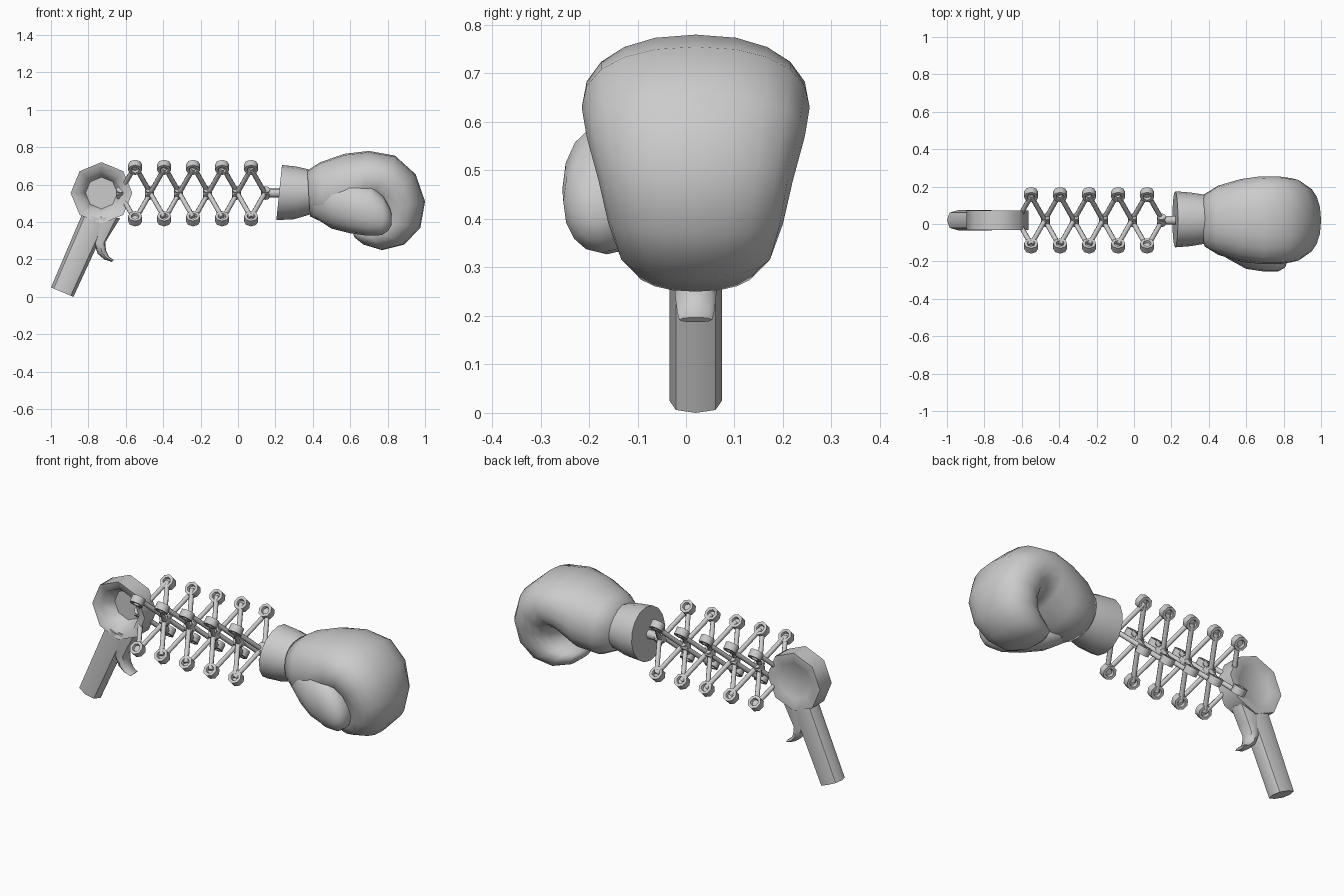
import bpy, bmesh, math
from mathutils import Vector

if "Cube" in bpy.data.objects:
    bpy.data.objects.remove(bpy.data.objects["Cube"])

CY, CZ = 0.02, 0.555          # axis of the extending arm


def finish(name, bm, angle=50):
    bmesh.ops.recalc_face_normals(bm, faces=bm.faces)
    me = bpy.data.meshes.new(name)
    bm.to_mesh(me)
    bm.free()
    ob = bpy.data.objects.new(name, me)
    bpy.context.collection.objects.link(ob)
    bpy.ops.object.select_all(action='DESELECT')
    ob.select_set(True)
    bpy.context.view_layer.objects.active = ob
    bpy.ops.object.shade_smooth_by_angle(angle=math.radians(angle))
    return ob


def bridge(bm, rings):
    n = len(rings[0])
    for a, b in zip(rings, rings[1:]):
        for i in range(n):
            j = (i + 1) % n
            bm.faces.new((a[i], a[j], b[j], b[i]))
    bm.faces.new(rings[0])
    bm.faces.new(rings[-1])


def loft(name, sections, sides=16, power=1.0, angle=50):
    """Each section: outer x,z / inner x,z / half width in y / centre y."""
    bm = bmesh.new()
    rings = []
    for ox, oz, ix, iz, hw, cy in sections:
        c = Vector(((ox + ix) / 2, cy, (oz + iz) / 2))
        h = Vector(((ox - ix) / 2, 0, (oz - iz) / 2))
        ring = []
        for k in range(sides):
            t = 2 * math.pi * k / sides
            u = math.copysign(abs(math.cos(t)) ** power, math.cos(t))
            v = math.copysign(abs(math.sin(t)) ** power, math.sin(t))
            ring.append(bm.verts.new(c + h * u + Vector((0, hw * v, 0))))
        rings.append(ring)
    bridge(bm, rings)
    return finish(name, bm, angle)


def lathe(bm, profile, origin, axis, sides=8, ref=(0, 0, 1)):
    """Turn (radius, height) pairs around an axis."""
    w = Vector(axis).normalized()
    u = Vector(ref)
    u = (u - w * u.dot(w)).normalized()
    v = w.cross(u)
    rings = []
    for r, h in profile:
        rings.append([bm.verts.new(Vector(origin) + w * h + r * (
            u * math.cos(2 * math.pi * k / sides) + v * math.sin(2 * math.pi * k / sides)))
            for k in range(sides)])
    bridge(bm, rings)


def rod(bm, a, b, r, sides=8):
    a, b = Vector(a), Vector(b)
    lathe(bm, [(r, 0), (r, (b - a).length)], a, b - a, sides, (0.01, 0.3, 1))


# Handle head: octagonal dish, deep in front and shallow behind
bm = bmesh.new()
lathe(bm, [(0.085, 0.035), (0.12, -0.04), (0.165, -0.053), (0.165, 0.053),
           (0.125, 0.053), (0.105, 0.042)], (-0.73, CY, CZ), (0, 1, 0))
finish("handle_head", bm, 60)

# Grip
loft("handle_grip", [(-1.0, 0.05, -0.88, 0.0, 0.054, CY),
                     (-0.83, 0.45, -0.695, 0.40, 0.054, CY)], 8, 0.8)

# Trigger hook
loft("trigger", [(-0.80, 0.43, -0.63, 0.42, 0.05, CY),
                 (-0.775, 0.34, -0.68, 0.34, 0.048, CY),
                 (-0.768, 0.28, -0.71, 0.29, 0.045, CY),
                 (-0.75, 0.23, -0.705, 0.245, 0.042, CY),
                 (-0.715, 0.20, -0.69, 0.215, 0.038, CY),
                 (-0.675, 0.187, -0.665, 0.197, 0.034, CY)], 8, 0.8)

# Two scissor lattices crossing at right angles, each tilted 45 degrees
START, STEP, COUNT, REACH = -0.55, 0.155, 5, 0.194
KNOB = [(0.018, -0.006), (0.022, -0.02), (0.038, -0.02),
        (0.038, 0.02), (0.022, 0.02), (0.018, 0.006)]
PIVOT = [(0.024, -0.028), (0.024, 0.028)]
for tag, sy in (("a", 1), ("b", -1)):
    diag = Vector((0, sy, 1)).normalized()
    norm = Vector((0, -sy, 1)).normalized()

    def at(x, d, off=0.0):
        return Vector((x, CY, CZ)) + diag * d + norm * off

    bars, knobs = bmesh.new(), bmesh.new()
    first, last = START - STEP / 2, START + STEP * (COUNT - 0.5)
    for s in (1, -1):
        off = 0.01 * s
        rod(bars, at(first, 0, off), at(START, REACH * s, off), 0.013)
        rod(bars, at(START + STEP * (COUNT - 1), REACH * s, -off), at(last, 0, -off), 0.013)
        for i in range(COUNT):
            x = START + STEP * i
            lathe(knobs, KNOB, at(x, REACH * s), norm, 8, (1, 0, 0))
            if i < COUNT - 1:
                rod(bars, at(x, REACH * s, off), at(x + STEP, -REACH * s, off), 0.013)
    for i in range(COUNT + 1):
        lathe(knobs, PIVOT, at(first + STEP * i, 0), norm, 8, (1, 0, 0))
    finish("scissor_bars_" + tag, bars)
    finish("scissor_knobs_" + tag, knobs)

# Rod joining lattice and cuff
bm = bmesh.new()
rod(bm, (0.13, CY, CZ), (0.25, CY, CZ), 0.024)
finish("glove_rod", bm)

# Cuff
loft("glove_cuff", [(0.235, 0.705, 0.205, 0.41, 0.15, 0.025),
                    (0.31, 0.697, 0.30, 0.415, 0.143, 0.025),
                    (0.385, 0.68, 0.385, 0.44, 0.13, 0.025)])

# Glove body: mitten that curls over the knuckles and back under
loft("glove_body", [(0.37, 0.675, 0.385, 0.43, 0.14, CY),
                    (0.44, 0.72, 0.46, 0.395, 0.185, CY),
                    (0.57, 0.765, 0.57, 0.41, 0.22, CY),
                    (0.70, 0.78, 0.655, 0.48, 0.235, CY),
                    (0.84, 0.755, 0.70, 0.505, 0.235, CY),
                    (0.95, 0.655, 0.73, 0.485, 0.225, CY),
                    (1.0, 0.51, 0.735, 0.445, 0.20, CY),
                    (0.975, 0.37, 0.72, 0.41, 0.18, CY),
                    (0.89, 0.28, 0.69, 0.39, 0.16, CY),
                    (0.77, 0.25, 0.66, 0.38, 0.135, CY),
                    (0.67, 0.28, 0.63, 0.365, 0.10, CY),
                    (0.62, 0.32, 0.615, 0.35, 0.04, CY)], 20, 0.88, 80)

# Thumb folded along the front side
loft("glove_thumb", [(0.40, 0.60, 0.40, 0.43, 0.10, -0.02),
                     (0.50, 0.62, 0.50, 0.365, 0.125, -0.06),
                     (0.60, 0.62, 0.60, 0.34, 0.125, -0.115),
                     (0.71, 0.595, 0.69, 0.327, 0.092, -0.163),
                     (0.775, 0.54, 0.77, 0.33, 0.078, -0.175),
                     (0.81, 0.48, 0.805, 0.355, 0.055, -0.178),
                     (0.822, 0.44, 0.822, 0.39, 0.02, -0.178)], 16, 0.95, 80)
